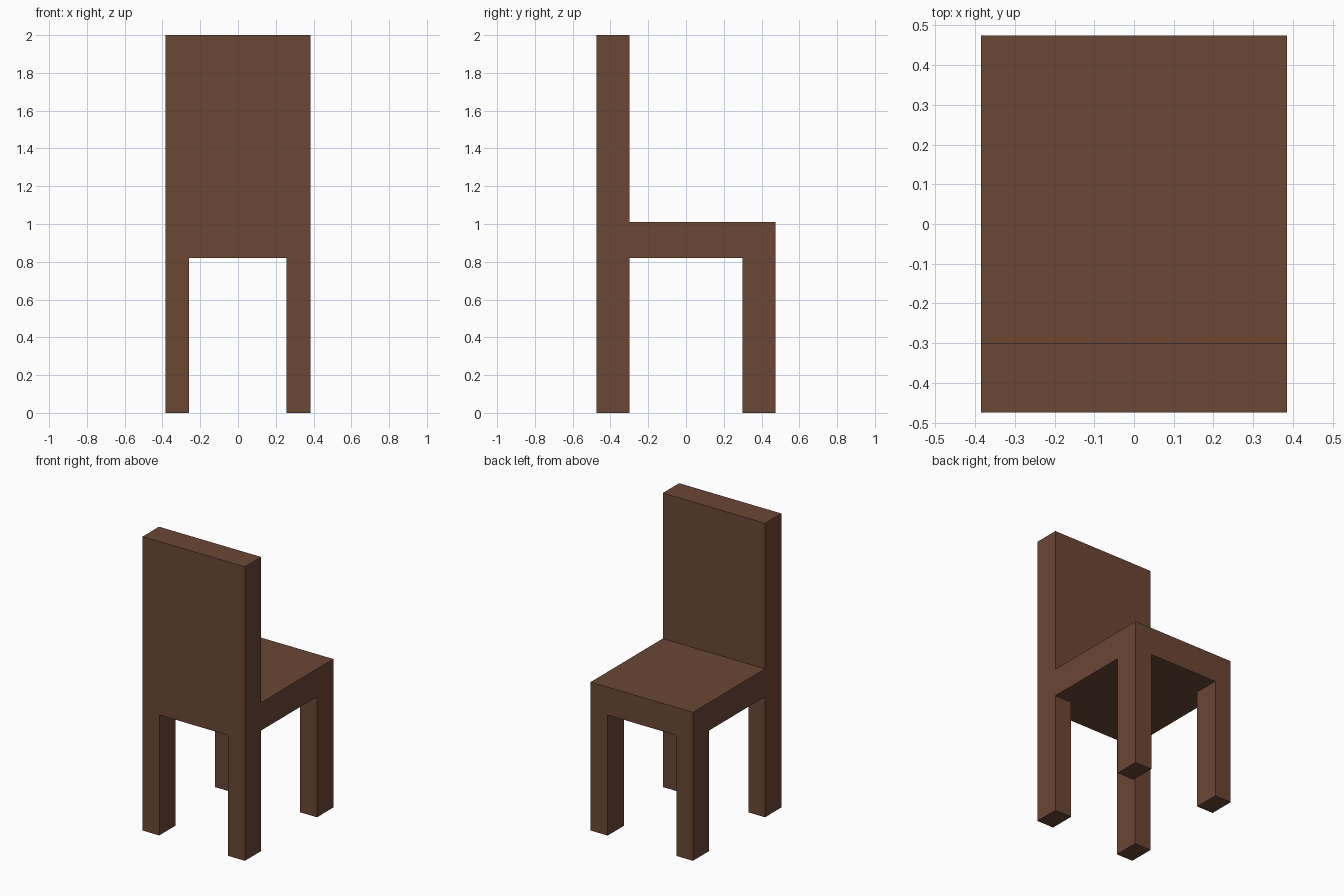
import bpy, bmesh

if "Cube" in bpy.data.objects:
    bpy.data.objects.remove(bpy.data.objects["Cube"])

# Plan of the chair: outer edges and inner leg edges
XS = (-0.385, -0.26, 0.257, 0.385)
YS = (-0.475, -0.30, 0.30, 0.475)
SEAT_BOTTOM, SEAT_TOP, TOP = 0.82, 1.01, 2.0


def pull(bm, faces, z, keep=False):
    """Extrude connected faces to height z and return the new cap faces."""
    out = bmesh.ops.extrude_face_region(bm, geom=faces, use_keep_orig=keep)["geom"]
    for v in out:
        if isinstance(v, bmesh.types.BMVert):
            v.co.z = z
    old = [] if keep else [f for f in faces if f.is_valid]
    if old:
        bmesh.ops.delete(bm, geom=old, context='FACES_ONLY')
    return [f for f in out if isinstance(f, bmesh.types.BMFace)]


bm = bmesh.new()

# Seat slab, divided so legs and back can be pulled out of it
grid = [[bm.verts.new((x, y, SEAT_BOTTOM)) for x in XS] for y in YS]
cells = {(i, j): bm.faces.new((grid[j][i], grid[j][i + 1],
                               grid[j + 1][i + 1], grid[j + 1][i]))
         for i in range(3) for j in range(3)}
caps = pull(bm, list(cells.values()), SEAT_TOP, keep=True)

# Backrest
pull(bm, [f for f in caps if f.calc_center_median().y < YS[1]], TOP)

# Four legs
for i in (0, 2):
    for j in (0, 2):
        pull(bm, [cells[i, j]], 0.0)

# Merge flat neighbouring faces
bmesh.ops.recalc_face_normals(bm, faces=bm.faces)
bmesh.ops.dissolve_limit(bm, angle_limit=0.01, verts=bm.verts, edges=bm.edges)
bmesh.ops.recalc_face_normals(bm, faces=bm.faces)

mesh = bpy.data.meshes.new("chair")
bm.to_mesh(mesh)
bm.free()

# Brown wood
wood = bpy.data.materials.new("brown_wood")
wood.diffuse_color = (0.147, 0.063, 0.034, 1.0)
wood.use_nodes = True
wood.node_tree.nodes["Principled BSDF"].inputs["Base Color"].default_value = wood.diffuse_color
mesh.materials.append(wood)
bpy.context.collection.objects.link(bpy.data.objects.new("chair", mesh))
